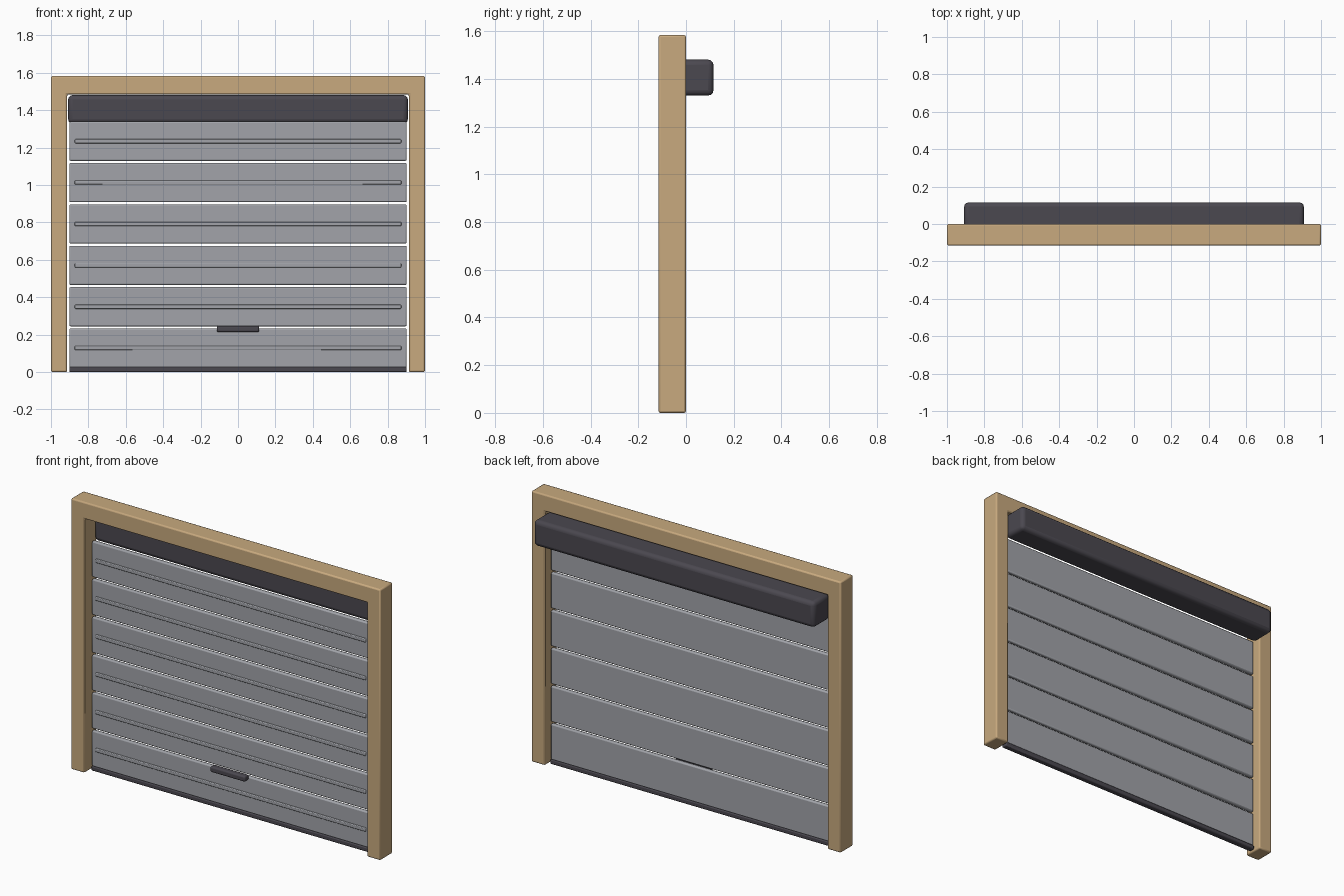
import bpy, bmesh

if "Cube" in bpy.data.objects:
    bpy.data.objects.remove(bpy.data.objects["Cube"])


def material(name, rgb):
    m = bpy.data.materials.new(name)
    m.diffuse_color = (*rgb, 1)
    m.use_nodes = True
    m.node_tree.nodes["Principled BSDF"].inputs["Base Color"].default_value = m.diffuse_color
    return m


wood = material("wood", (0.58, 0.40, 0.21))
steel = material("steel", (0.36, 0.37, 0.40))
dark = material("dark_metal", (0.07, 0.065, 0.08))


def finish(obj, mat, bevel, segments):
    obj.data.materials.append(mat)
    mod = obj.modifiers.new("bevel", 'BEVEL')
    mod.width = bevel
    mod.segments = segments
    mod.limit_method = 'ANGLE'
    bpy.ops.object.select_all(action='DESELECT')
    obj.select_set(True)
    bpy.context.view_layer.objects.active = obj
    bpy.ops.object.shade_smooth_by_angle()
    return obj


def box(name, x, y, z, mat, bevel, segments=2):
    """Bevelled box from (min, max) ranges on each axis."""
    bpy.ops.mesh.primitive_cube_add(size=1)
    obj = bpy.context.object
    obj.name = name
    for v in obj.data.vertices:
        v.co = [r[0] if c < 0 else r[1] for c, r in zip(v.co, (x, y, z))]
    return finish(obj, mat, bevel, segments)


# Door frame: two posts and a lintel as one extruded outline
outline = [(-1, 0), (-1, 1.583), (1, 1.583), (1, 0),
           (0.913, 0), (0.913, 1.485), (-0.913, 1.485), (-0.913, 0)]
bm = bmesh.new()
face = bm.faces.new([bm.verts.new((x, -0.115, z)) for x, z in outline])
ext = bmesh.ops.extrude_face_region(bm, geom=[face])
bmesh.ops.translate(bm, vec=(0, 0.115, 0),
                    verts=[g for g in ext["geom"] if isinstance(g, bmesh.types.BMVert)])
bmesh.ops.recalc_face_normals(bm, faces=bm.faces)
mesh = bpy.data.meshes.new("door_frame")
bm.to_mesh(mesh)
bm.free()
frame = bpy.data.objects.new("door_frame", mesh)
bpy.context.collection.objects.link(frame)
finish(frame, wood, 0.008, 2)

# Roller housing behind the lintel
box("roller_housing", (-0.908, 0.908), (-0.035, 0.115), (1.33, 1.48), dark, 0.022, 3)

# Shutter slats, each with a raised rib on the front
for i in range(6):
    zc = 0.128 + 0.2212 * i
    box(f"slat_{i + 1}", (-0.902, 0.902), (-0.063, -0.038),
        (zc - 0.1045, zc + 0.1045), steel, 0.007)
    box(f"slat_rib_{i + 1}", (-0.873, 0.873), (-0.071, -0.058),
        (zc - 0.011, zc + 0.011), steel, 0.004)

# Bottom rail and pull handle
box("bottom_rail", (-0.902, 0.902), (-0.068, -0.033), (0, 0.027), dark, 0.006)
box("pull_handle", (-0.113, 0.113), (-0.098, -0.06), (0.214, 0.247), dark, 0.009, 3)
